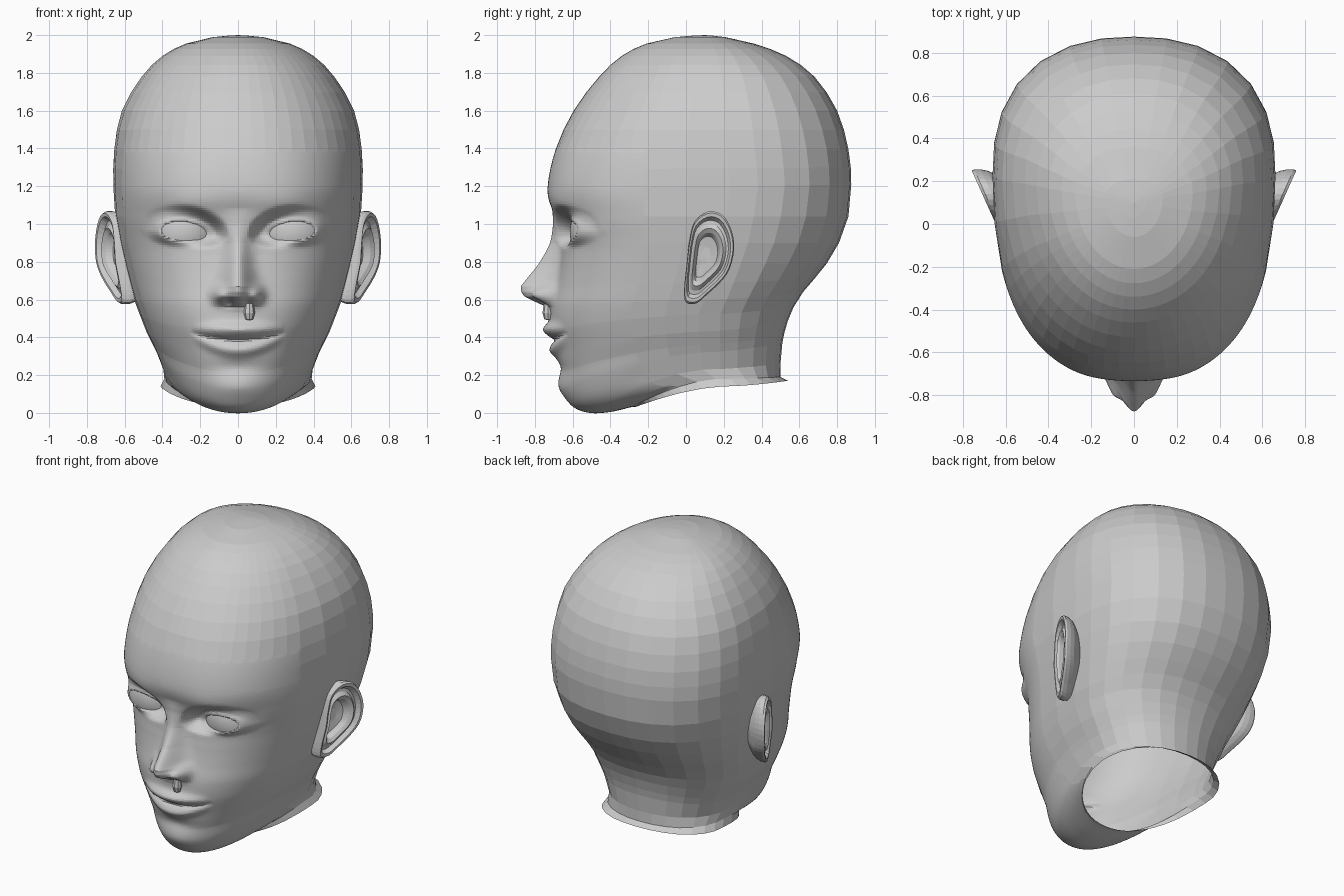
import bpy, bmesh
from math import sin, cos, pi, exp, hypot, sqrt

if "Cube" in bpy.data.objects:
    bpy.data.objects.remove(bpy.data.objects["Cube"])

# Matching profile points, from the neck opening up to the crown
FRONT = [(-.27, .03), (-.29, .03), (-.40, .005), (-.51, 0), (-.60, .035), (-.65, .12), (-.672, .215),
         (-.69, .32), (-.715, .44), (-.715, .56), (-.69, .67), (-.67, .78), (-.66, .90), (-.695, 1.04),
         (-.733, 1.18), (-.69, 1.395), (-.595, 1.6), (-.46, 1.78), (-.34, 1.89), (-.21, 1.955),
         (-.06, 1.989), (.1, 2)]
SIDE = [(.41, .14), (.39, .18), (.39, .20), (.395, .23), (.405, .27), (.43, .32), (.45, .36),
        (.485, .43), (.52, .52), (.55, .60), (.575, .69), (.60, .79), (.625, .90), (.65, 1.04),
        (.66, 1.2), (.655, 1.395), (.615, 1.6), (.51, 1.78), (.40, 1.89), (.275, 1.955),
        (.135, 1.989), (0, 2)]
BACK = [(.54, .17), (.50, .19), (.50, .22), (.50, .26), (.505, .31), (.51, .37), (.52, .42),
        (.54, .49), (.57, .56), (.62, .64), (.68, .71), (.745, .79), (.81, .90), (.86, 1.04),
        (.875, 1.21), (.86, 1.395), (.80, 1.6), (.68, 1.78), (.53, 1.89), (.36, 1.955),
        (.21, 1.989), (.1, 2)]
# Widest point and squareness of the sections, front and back
CENTRE = [(0, .2), (3, .1), (8, .08), (12, .2), (14, .25), (17, .2), (21, .1)]
POWER = [(0, 2.1), (6, 2.05), (9, 2.3), (12, 2.5), (14, 2.5), (16, 2.15), (18, 2), (21, 2)]
BACK_POWER = [(0, 2.2), (9, 2.3), (12, 2.35), (15, 2.35), (18, 2.1), (21, 2)]
# Nose height and half-width against z
NOSE = [(.48, 0), (.53, .008), (.56, .02), (.585, .08), (.615, .15), (.64, .175), (.67, .185), (.72, .155),
        (.785, .113), (.9, .06), (1.0, .02), (1.08, 0)]
NOSE_W = [(.55, .085), (.64, .085), (.7, .075), (.785, .065), (.9, .06), (1.05, .08)]


def lookup(v, pts):
    if v <= pts[0][0]:
        return pts[0][1]
    for (a, p), (b, q) in zip(pts, pts[1:]):
        if v <= b:
            return p + (q - p) * (v - a) / (b - a)
    return pts[-1][1]


def spline(pts, u, closed=False):
    n = len(pts)
    i = int(u) if closed else min(int(u), n - 2)
    t = u - i
    a, b, c, d = [pts[k % n] if closed else pts[max(0, min(n - 1, k))] for k in range(i - 1, i + 3)]
    return [.5 * (2 * q + (r - p) * t + (2 * p - 5 * q + 4 * r - s) * t * t
                  + (3 * q - p - 3 * r + s) * t ** 3) for p, q, r, s in zip(a, b, c, d)]


def smooth(a, b, v):
    t = max(0, min(1, (v - a) / (b - a)))
    return t * t * (3 - 2 * t)


def bump(v, centre, width):
    return exp(-((v - centre) / width) ** 2)


# Eye shape: almond distance (1 at the lid edge) and curved eye surface
EX, EZ, EA, UP, LOW = .285, .955, .122, .055, .042


def almond(x, z):
    dz = z - EZ - .08 * (x - EX)
    return hypot((x - EX) / EA, dz / (UP if dz > 0 else LOW)), dz


def eye_y(x, z):
    return -.415 - sqrt(max(.04 - (x - EX) ** 2 - (z - EZ) ** 2, .002))


# Nose, lips, chin, brow and eyelids pushed out of the plain head
def sculpt(x, y, z):
    if y > -.2:
        return y
    q, dz = almond(x, z)
    y -= .006 * bump(z, 1.11 - .8 * (x - .24) ** 2, .05) * bump(x, .24, .14)
    lid = eye_y(x, z) - .013 + .03 * (1 - smooth(.88, 1.08, q))
    if dz > 0:
        lid += .01 * bump(q, 1.45, .15)
    far = hypot((x - EX) / .24, dz / (.15 if dz > 0 else .085))
    y += (lid - y) * (1 - smooth(.5, 1, far))
    y -= lookup(z, NOSE) * bump(x, 0, lookup(z, NOSE_W))
    y -= .06 * bump(x, .098, .038) * bump(z, .625, .042)
    y += .02 * bump(x, .05, .022) * bump(z, .585, .018)
    m = .385 + .04 * (x / .25) ** 2
    f = max(0, 1 - (x / .25) ** 2)
    y -= f ** 1.3 * .042 * bump(z, m + .025 + .03 * f, .022 + .016 * f)
    y -= f ** 1.3 * .03 * bump(z, m - .02 - .035 * f, .02 + .015 * f)
    y += sqrt(f) * .016 * bump(z, m, .014)
    y -= .018 * bump(x, 0, .15) * bump(z, .13, .06)
    y += .014 * bump(x, 0, .14) * bump(z, .24, .04)
    return y


def head_point(u, phi):
    (fy, fz), (hw, sz), (by, bz) = spline(FRONT, u), spline(SIDE, u), spline(BACK, u)
    yc, c, s = lookup(u, CENTRE), cos(phi), abs(sin(phi))
    n = lookup(u, POWER if c > 0 else BACK_POWER)
    r = (abs(c) ** n + s ** n) ** (-1 / n)
    t = abs(c) * r
    ey, ez = (fy, fz) if c > 0 else (by, bz)
    x, y, z = hw * s * r, yc + (ey - yc) * t, sz + (ez - sz) * t ** 1.6
    if phi < 1e-6 or phi > pi - 1e-6:
        x = 0
    return x, sculpt(x, y, z), z


def add_grid(bm, rows, wrap=False):
    vs = [[bm.verts.new(p) for p in row] for row in rows]
    for a, b in zip(vs, vs[1:]):
        n = len(a)
        for j in range(n if wrap else n - 1):
            k = (j + 1) % n
            bm.faces.new((a[j], a[k], b[k], b[j]))


def finish(bm, name, mirror=True):
    bmesh.ops.remove_doubles(bm, verts=bm.verts, dist=.0004)
    bmesh.ops.recalc_face_normals(bm, faces=bm.faces)
    me = bpy.data.meshes.new(name)
    bm.to_mesh(me)
    bm.free()
    ob = bpy.data.objects.new(name, me)
    bpy.context.collection.objects.link(ob)
    if mirror:
        ob.modifiers.new("mirror", 'MIRROR').merge_threshold = .0005
    return ob


# Head: coarse skull and neck around a fine face patch
EDGE, COLS, SUB = 1.1, 60, 12
rows = [0, 1, 3, 5, 6, 7, 8, 9, 10, 11, 12, 13, 14, 14.5, 15, 15.5, 16, 16.5, 17, 17.5, 18, 18.5,
        19, 20, 20.5, 21]
front_phis = [EDGE * i / 10 for i in range(11)]
back_phis = [EDGE + (pi - EDGE) * i / 9 for i in range(10)]


def on_chord(v, stops, point):
    for a, b in zip(stops, stops[1:]):
        if v <= b + 1e-9:
            t = (v - a) / (b - a)
            return [p + (q - p) * t for p, q in zip(point(a), point(b))]


def face_point(u, phi):
    if phi > EDGE - 1e-6:
        return on_chord(u, rows, lambda a: head_point(a, EDGE))
    if u in (1, 15):
        return on_chord(phi, front_phis, lambda a: head_point(u, a))
    return head_point(u, phi)


bm = bmesh.new()
add_grid(bm, [[face_point(1 + i / SUB, EDGE * j / COLS) for j in range(COLS + 1)]
              for i in range(14 * SUB + 1)])
# Soften the fine face around the eyes and brow
for _ in range(3):
    bmesh.ops.smooth_vert(bm, factor=.5, use_axis_x=True, use_axis_y=True, use_axis_z=True,
                          verts=[v for v in bm.verts if .07 < v.co.x < .5 and v.co.y < -.35
                                 and .84 < v.co.z < 1.2])
add_grid(bm, [[head_point(u, p) for p in back_phis] for u in rows])
add_grid(bm, [[head_point(u, p) for p in front_phis] for u in rows if u <= 1])
add_grid(bm, [[head_point(u, p) for p in front_phis] for u in rows if u >= 15])
finish(bm, "head")

# Eyeballs: curved almond caps behind the lids
bm = bmesh.new()
caps = []
for i in range(9):
    ring = []
    for j in range(32):
        a, q = 2 * pi * j / 32, 1.06 * i / 8
        x = EX + EA * q * cos(a)
        z = EZ + .08 * (x - EX) + (UP if sin(a) > 0 else LOW) * q * sin(a)
        ring.append((x, eye_y(x, z), z))
    caps.append(ring)
add_grid(bm, caps, True)
finish(bm, "eyes")

# Ears: outline scaled through back, rim, fold and bowl
OUTLINE = [(.02, .92), (.045, 1.01), (.115, 1.065), (.19, 1.05), (.24, .97), (.255, .87), (.23, .76),
           (.18, .69), (.115, .63), (.055, .58), (0, .585), (-.01, .65), (0, .76), (.01, .85)]
RINGS = [(.5, -.16), (.82, -.10), (.96, -.06), (1, -.03), (1, 0), (.96, .014), (.88, .012), (.8, -.016),
         (.72, -.014), (.62, .004), (.52, -.012), (.44, -.045), (.2, -.055), (0, -.055)]


def ear_point(u, s, out):
    y, z = spline(OUTLINE, u, True)
    y, z = .1 + (y - .1) * s, .83 + (z - .83) * s
    return .645 + .45 * (y - .03) - .15 * max(0, .8 - z) + out, y, z


bm = bmesh.new()
add_grid(bm, [[ear_point(j / 3, s, o) for j in range(len(OUTLINE) * 3)] for s, o in RINGS], True)
finish(bm, "ears")

# Small loose pocket under one nostril
bm = bmesh.new()
add_grid(bm, [[(.06 + r * cos(j * pi / 4), -.73 + r * sin(j * pi / 4), z) for j in range(8)]
              for r, z in [(0, .49), (.02, .495), (.03, .53), (.022, .58)]], True)
finish(bm, "nostril_pocket", False)
